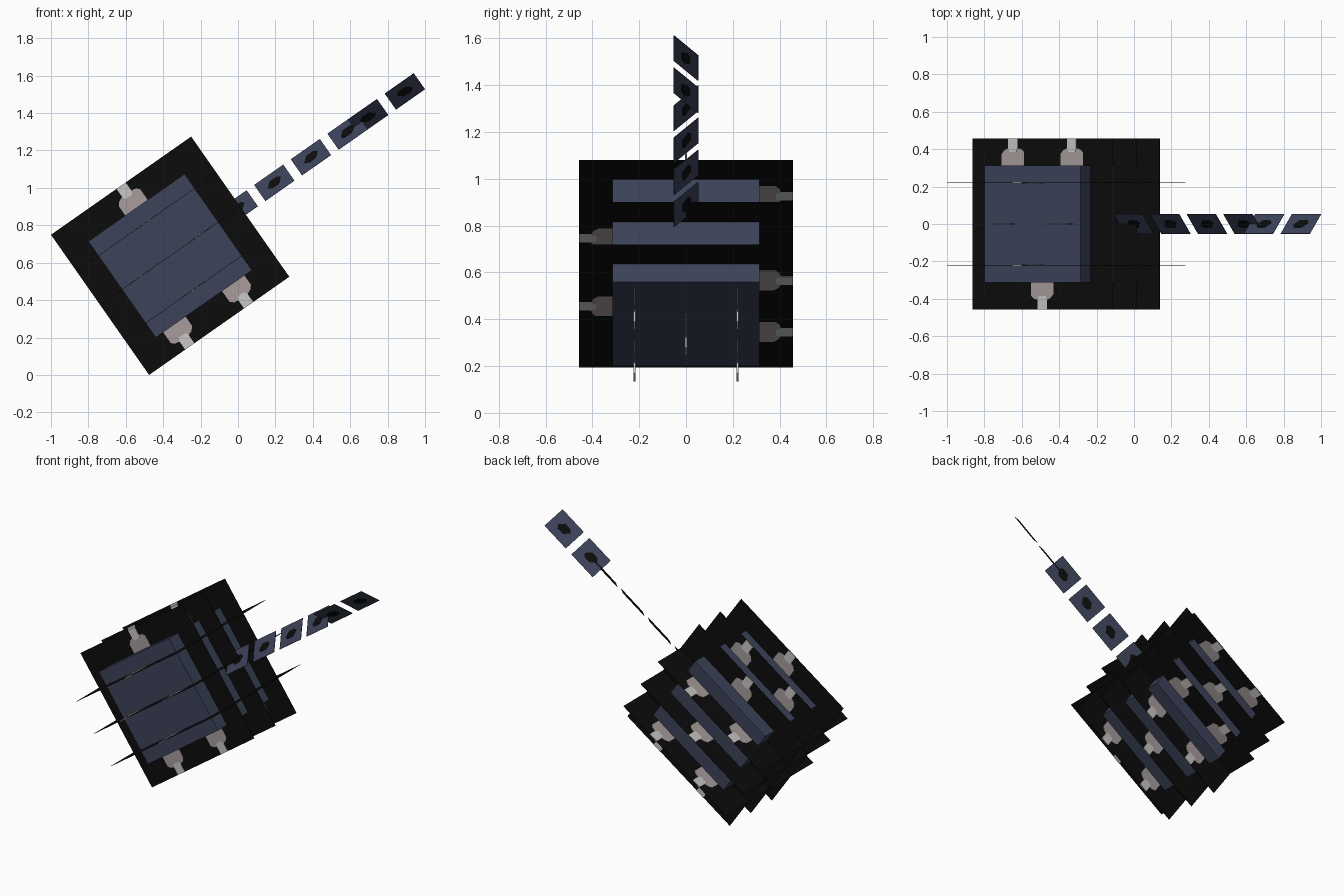
import bpy, math
from mathutils import Matrix, Vector

if "Cube" in bpy.data.objects:
    bpy.data.objects.remove(bpy.data.objects["Cube"])

# Whole model leans 35 degrees: local X runs along the chain, local Z is up from the block
FRAME = Matrix.Translation((-0.3628, 0, 0.6372)) @ Matrix.Rotation(math.radians(-35), 4, 'Y')
BLOCK, SHEET, GAP = 0.314, 0.4575, 0.22   # half sizes and sheet spacing


def material(name, rgb):
    m = bpy.data.materials.new(name)
    m.diffuse_color = (*rgb, 1)
    m.use_nodes = True
    m.node_tree.nodes["Principled BSDF"].inputs["Base Color"].default_value = m.diffuse_color
    return m


BLUE = material("slate_blue", (0.045, 0.055, 0.100))
BLACK = material("black", (0.0037, 0.0037, 0.0037))
STONE = material("warm_grey", (0.385, 0.335, 0.330))
PALE = material("pale_grey", (0.578, 0.571, 0.555))


def plate(name, points, thickness, mat, local):
    """Flat outline in local XY, given a thickness centred on the plane."""
    n, h = len(points), thickness / 2
    verts = [(x, y, -h) for x, y in points] + [(x, y, h) for x, y in points]
    faces = [tuple(reversed(range(n))), tuple(range(n, 2 * n))]
    faces += [(i, (i + 1) % n, n + (i + 1) % n, n + i) for i in range(n)]
    mesh = bpy.data.meshes.new(name)
    mesh.from_pydata(verts, [], faces)
    mesh.materials.append(mat)
    obj = bpy.data.objects.new(name, mesh)
    bpy.context.collection.objects.link(obj)
    obj.matrix_world = FRAME @ local
    return obj


def rect(a, b):
    return [(-a, -b), (a, -b), (a, b), (-a, b)]


# Solid block
plate("block", rect(BLOCK, BLOCK), 2 * BLOCK, BLUE, Matrix())

# Spike outlines, pointing along +Y from the block surface
SPIKE_BASE = [(-.073, .305), (.073, .305), (.073, .385), (.055, .400),
              (.030, .405), (-.030, .405), (-.055, .395), (-.073, .375)]
SPIKE_TIP = [(-.022, .385), (.022, .385), (.030, .405), (.030, SHEET),
             (-.030, SHEET), (-.030, .405)]


def spiked_sheet(name, local, two_side):
    """Black sheet with two spikes on one edge and one on the opposite edge."""
    plate(name + "_sheet", rect(SHEET, SHEET), 0.002, BLACK, local)
    for side, offsets in ((two_side, (-.192, .192)), (-two_side, (0,))):
        turn = Matrix.Rotation(0 if side > 0 else math.pi, 4, 'Z')
        for u in offsets:
            place = local @ Matrix.Translation((u, 0, 0)) @ turn
            plate(name + "_spike_base", SPIKE_BASE, 0.005, STONE, place)
            plate(name + "_spike_tip", SPIKE_TIP, 0.007, PALE, place)


# Three level sheets and three upright sheets, the middle one of each set flipped
upright = Matrix.Rotation(math.pi / 2, 4, 'X')
for i in (-1, 0, 1):
    flip = -1 if i == 0 else 1
    spiked_sheet("level", Matrix.Translation((0, 0, i * GAP)), flip)
    spiked_sheet("upright", Matrix.Translation((0, i * GAP, 0)) @ upright, -flip)

# Chain of flat links, the last two turned the other way
HOLE = [(-.046, -.008), (-.030, -.026), (.018, -.026),
        (.046, .008), (.030, .026), (-.018, .026)]
for u, tilt in ((.441, 45), (.680, 45), (.919, 45), (1.158, 45), (1.292, -45), (1.532, -45)):
    place = Matrix.Translation((u, 0, 0)) @ Matrix.Rotation(math.radians(tilt), 4, 'X')
    plate("chain_link", rect(.095, .0735), 0.002, BLUE, place)
    plate("link_hole", HOLE, 0.006, BLACK, place)
